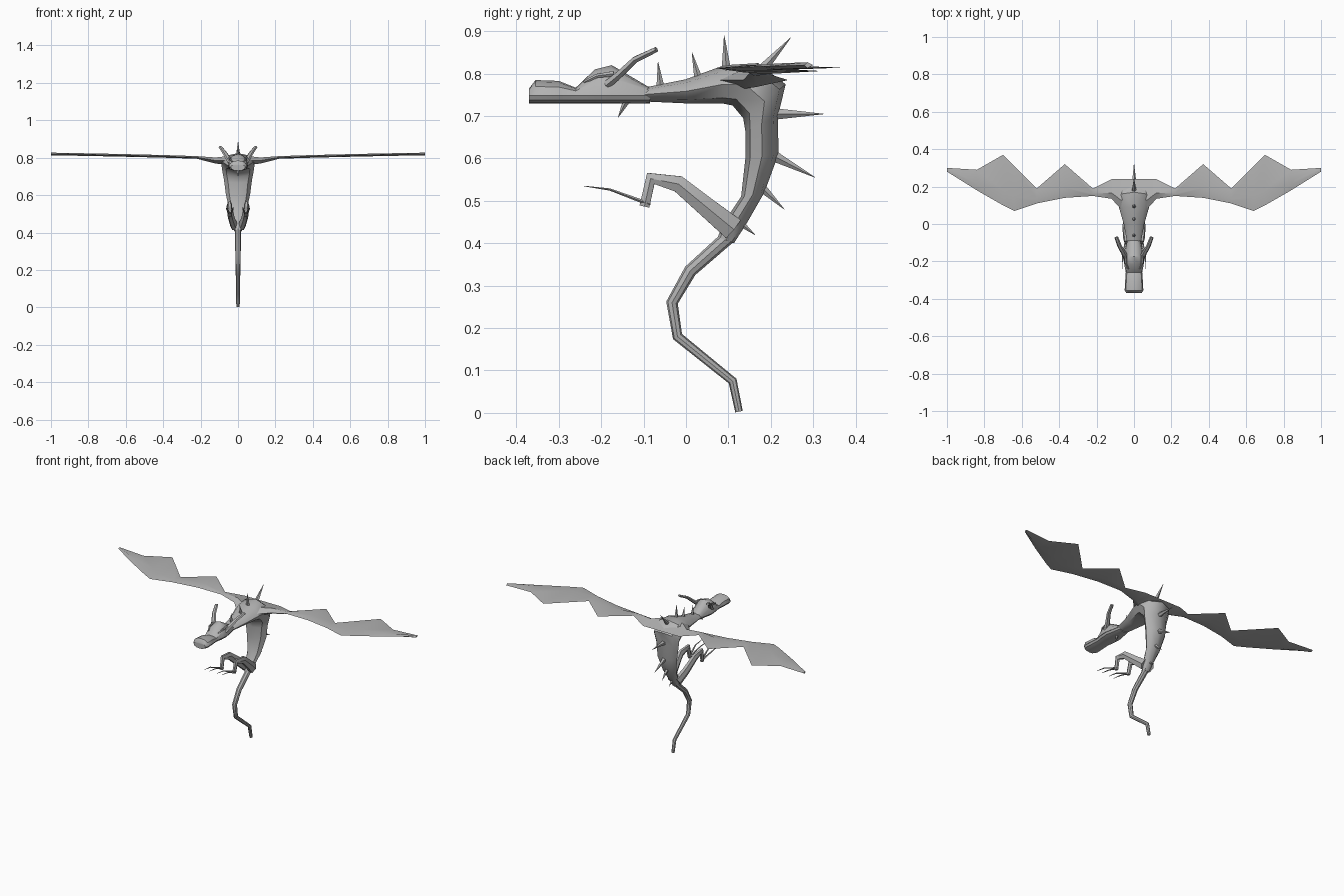
import bpy, bmesh, math
from mathutils import Vector

default_cube = bpy.data.objects.get("Cube")
if default_cube:
    bpy.data.objects.remove(default_cube, do_unlink=True)

grey = bpy.data.materials.new("stone grey")
grey.use_nodes = True
grey.diffuse_color = (0.45, 0.45, 0.45, 1)
grey.node_tree.nodes["Principled BSDF"].inputs["Base Color"].default_value = grey.diffuse_color


def loft(name, rings, mirror=False):
    """Skin a list of equal rings of points, with closed ends."""
    bm = bmesh.new()
    rows = [[bm.verts.new(point) for point in ring] for ring in rings]
    for row, following in zip(rows, rows[1:]):
        for i in range(len(row)):
            bm.faces.new((row[i - 1], row[i], following[i], following[i - 1]))
    bm.faces.new(rows[0])
    bm.faces.new(rows[-1])
    bmesh.ops.recalc_face_normals(bm, faces=bm.faces)
    mesh = bpy.data.meshes.new(name)
    bm.to_mesh(mesh)
    bm.free()
    mesh.materials.append(grey)
    part = bpy.data.objects.new(name, mesh)
    bpy.context.collection.objects.link(part)
    if mirror:
        part.modifiers.new("Mirror", 'MIRROR')
    bpy.ops.object.select_all(action='DESELECT')
    part.select_set(True)
    bpy.context.view_layer.objects.active = part
    bpy.ops.object.shade_smooth_by_angle(angle=math.radians(40))


def oval(centre, side, up, count):
    """Ring of points around a centre, spanned by two half axes."""
    turns = [math.tau * i / count for i in range(count)]
    return [centre + side * math.cos(turn) + up * math.sin(turn) for turn in turns]


def tube(name, path, start, end, depth=1, count=6, mirror=False):
    """Limb along a path, tapering evenly in half width from start to end."""
    points = [Vector(point) for point in path]
    last = len(points) - 1
    rings = []
    for i, point in enumerate(points):
        before = (point - points[max(i - 1, 0)]).normalized()
        after = (points[min(i + 1, last)] - point).normalized()
        along = (before + after).normalized()
        side = Vector((1, 0, 0))
        side = (side - along * side.dot(along)).normalized()
        width = start + (end - start) * i / last
        rings.append(oval(point, side * width, along.cross(side) * width * depth, count))
    loft(name, rings, mirror)


def trunk_ring(back_y, back_z, belly_y, belly_z, width):
    back, belly = Vector((0, back_y, back_z)), Vector((0, belly_y, belly_z))
    return oval((back + belly) / 2, Vector((width, 0, 0)), (back - belly) / 2, count=8)


# Neck, chest and belly: back point, belly point, half width
trunk = [
    (-0.11, 0.765, -0.11, 0.735, 0.035),
    (0, 0.787, 0, 0.73, 0.055),
    (0.09, 0.82, 0.085, 0.73, 0.08),
    (0.17, 0.825, 0.11, 0.725, 0.09),
    (0.235, 0.775, 0.135, 0.695, 0.085),
    (0.217, 0.7, 0.14, 0.665, 0.075),
    (0.218, 0.61, 0.14, 0.6, 0.065),
    (0.185, 0.52, 0.13, 0.51, 0.045),
    (0.145, 0.45, 0.09, 0.45, 0.03),
    (0.113, 0.4, 0.075, 0.415, 0.02),
]
loft("trunk", [trunk_ring(*section) for section in trunk])

# Tail hanging below the hips
tail = [(0.1, 0.415), (0.01, 0.335), (-0.033, 0.26), (-0.02, 0.18), (0.11, 0.075), (0.125, 0.003)]
tube("tail", [(0, y, z) for y, z in tail], start=0.017, end=0.009, count=8)


def half_dome(y, top, base, width):
    """Arched cross-section standing on a flat base, or hanging from it."""
    arch = [math.pi * i / 6 for i in range(7)]
    return [(width * math.cos(turn), y, base + (top - base) * math.sin(turn) ** 0.8) for turn in arch]


# Head above the mouth line, and the jaw below: y, top, half width
mouth = 0.749
head = [(-0.37, 0.765, 0.04), (-0.355, 0.785, 0.05), (-0.3, 0.783, 0.047), (-0.26, 0.767, 0.044),
        (-0.215, 0.81, 0.052), (-0.175, 0.82, 0.055), (-0.085, 0.767, 0.035)]
loft("skull", [half_dome(y, top, mouth, width) for y, top, width in head])
loft("jaw", [half_dome(y, 0.73, mouth, width * 0.95) for y, top, width in head])

# Horns swept out and back, and ridges over the eyes
horn = [(0.04, -0.185, 0.775), (0.055, -0.155, 0.8), (0.076, -0.12, 0.833), (0.095, -0.07, 0.857)]
tube("horns", horn, start=0.016, end=0.01, depth=0.7, mirror=True)
ridge = [(0.03, -0.24, 0.78), (0.044, -0.21, 0.795), (0.045, -0.17, 0.8)]
tube("brow_ridges", ridge, start=0.004, end=0.007, mirror=True)


def wing_ring(x, leading, trailing):
    """Thin blade section, thick near the shoulder and rising to the tip."""
    thickness = 0.007 + 0.023 * max(0, 1 - x / 0.2)
    z = 0.785 + 0.035 * x ** 0.5 if x > 0.15 else 0.785
    ridge_y = leading + (trailing - leading) * 0.3
    return [(x, leading, z), (x, ridge_y, z + thickness), (x, trailing, z), (x, ridge_y, z - thickness)]


# Wings with scalloped trailing edges: x, leading y, trailing y
wing = [(0, 0.07, 0.24), (0.07, 0.08, 0.24), (0.12, 0.135, 0.24), (0.22, 0.15, 0.19),
        (0.37, 0.14, 0.32), (0.52, 0.11, 0.19), (0.64, 0.07, 0.31), (0.7, 0.1, 0.37),
        (0.84, 0.18, 0.29), (1, 0.28, 0.3)]
loft("wings", [wing_ring(*station) for station in wing], mirror=True)

# Hind legs folded forward, each with two long toes
leg = [(0.02, 0.11, 0.435), (0.036, 0.055, 0.48), (0.047, -0.018, 0.54),
       (0.045, -0.083, 0.553), (0.042, -0.098, 0.487)]
tube("legs", leg, start=0.021, end=0.009, depth=1.5, mirror=True)
for name, toe_x in (("inner_toes", 0.026), ("outer_toes", 0.06)):
    toe = [(0.042, -0.085, 0.492), (toe_x, -0.18, 0.527), (toe_x, -0.24, 0.535)]
    tube(name, toe, start=0.007, end=0.001, depth=0.7, count=5, mirror=True)


def spike(name, base, tip):
    radius = 0.006 + (Vector(tip) - Vector(base)).length * 0.07
    tube(name, [(0, *base), (0, *tip)], start=radius, end=0.0005, count=5)


# Spikes down the spine and one under the chin: base, tip
spine = [
    ((-0.06, 0.765), (-0.066, 0.828)), ((0.03, 0.785), (0.014, 0.85)),
    ((0.095, 0.81), (0.09, 0.89)), ((0.175, 0.805), (0.247, 0.885)),
    ((0.21, 0.705), (0.325, 0.705)), ((0.205, 0.607), (0.305, 0.555)),
    ((0.18, 0.53), (0.232, 0.48)), ((0.125, 0.45), (0.163, 0.42)),
]
for number, (base, tip) in enumerate(spine, start=1):
    spike(f"spine_spike_{number}", base, tip)
spike("chin_spike", (-0.14, 0.737), (-0.16, 0.697))
